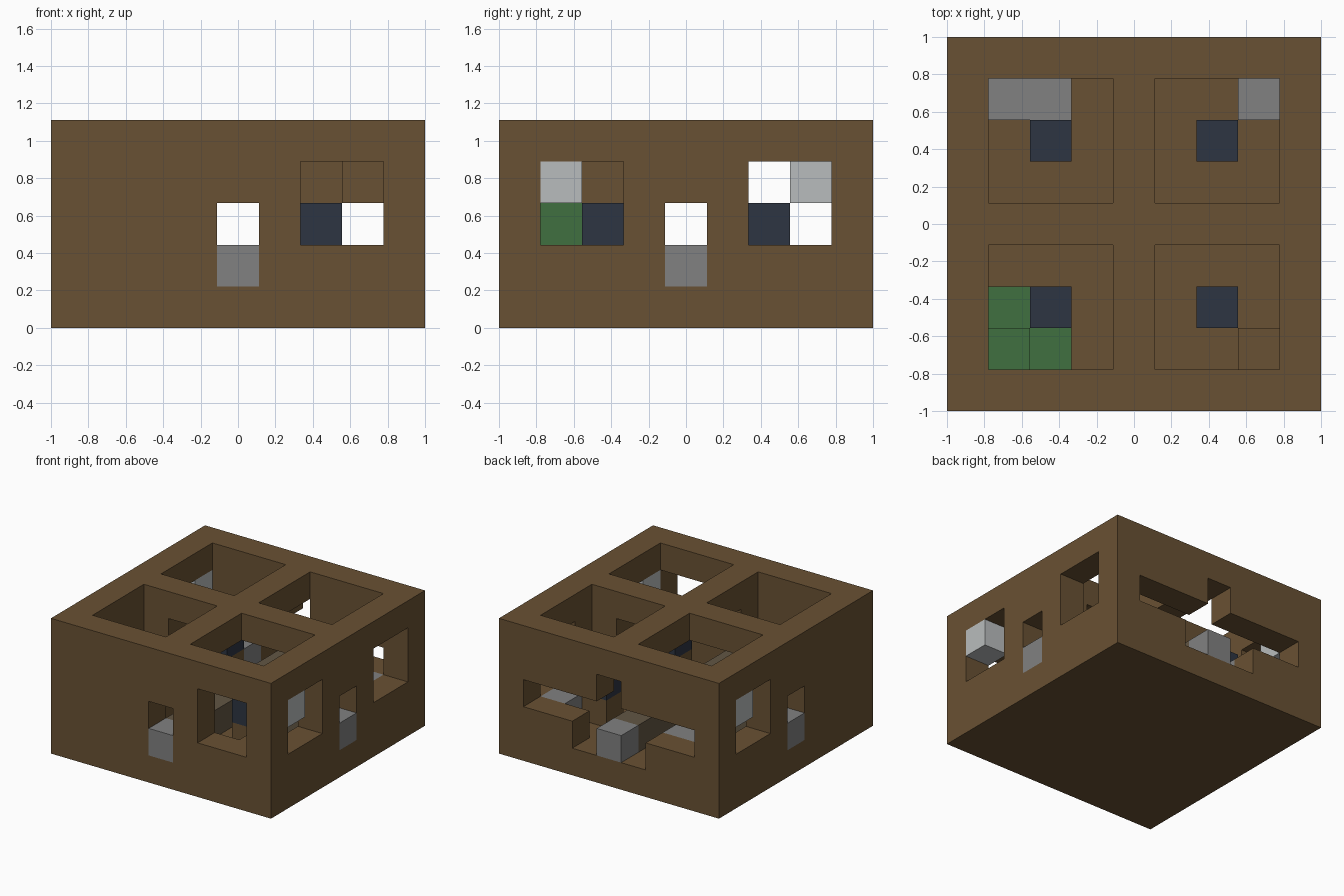
import bpy
import bmesh
from itertools import product
from mathutils import Vector

if "Cube" in bpy.data.objects:
    bpy.data.objects.remove(bpy.data.objects["Cube"], do_unlink=True)

UNIT = 2 / 9  # the building is 9 x 9 x 5 blocks


def material(name, rgb):
    mat = bpy.data.materials.new(name)
    mat.use_nodes = True
    linear = [((c / 255 + 0.055) / 1.055) ** 2.4 for c in rgb] + [1.0]
    mat.diffuse_color = linear
    mat.node_tree.nodes["Principled BSDF"].inputs["Base Color"].default_value = linear
    return mat


def cells(xs, ys, zs):
    """All block cells in inclusive ranges; a single number means one layer."""
    spans = [range(s, s + 1) if isinstance(s, int) else range(s[0], s[1] + 1)
             for s in (xs, ys, zs)]
    return set(product(*spans))


def build(name, filled, mat):
    """Skin a set of block cells with their exposed square faces."""
    bm = bmesh.new()
    for cell in sorted(filled):
        for axis, side in product(range(3), (0, 1)):
            beside = list(cell)
            beside[axis] += 2 * side - 1
            if tuple(beside) in filled:
                continue
            corner = Vector(cell)
            corner[axis] += side
            u, v = Vector((0, 0, 0)), Vector((0, 0, 0))
            u[(axis + 1) % 3] = 1
            v[(axis + 2) % 3] = 1
            ring = [corner, corner + u, corner + u + v, corner + v]
            if not side:
                ring.reverse()
            bm.faces.new([bm.verts.new((p - Vector((4.5, 4.5, 0))) * UNIT) for p in ring])
    bmesh.ops.remove_doubles(bm, verts=bm.verts[:], dist=0.001)
    mesh = bpy.data.meshes.new(name)
    bm.to_mesh(mesh)
    bm.free()
    mesh.materials.append(mat)
    obj = bpy.data.objects.new(name, mesh)
    bpy.context.collection.objects.link(obj)
    return obj


brown = material("brown earth", (105, 81, 51))
stone = material("mid grey", (129, 129, 129))
pale = material("pale grey", (185, 188, 189))
navy = material("dark slate blue", (45, 53, 66))
green = material("leaf green", (64, 112, 64))
olive = material("grey brown", (98, 86, 68))

# Shell: solid block with four roof openings
shell = cells((0, 8), (0, 8), (0, 4))
rooms = ((1, 3), (5, 7))
for xs, ys in product(rooms, rooms):
    shell -= cells(xs, ys, (1, 4))

# Open passages under the crossing roof beams
shell -= cells(4, (1, 7), (1, 2)) | cells((1, 7), 4, (1, 2))
shell -= cells(4, (2, 7), 3) | cells((2, 6), 4, 3)

# Doorways in all four sides
for x, y in ((4, 0), (4, 8), (0, 4), (8, 4)):
    shell -= cells(x, y, (1, 2))

# Front, right and left windows
shell -= cells((6, 7), 0, (2, 3))
shell -= cells(8, (1, 2), (2, 3)) | cells(8, (6, 7), (2, 3))
shell -= cells(0, (6, 7), (2, 3))

# Stepped opening across the back
shell -= cells((1, 7), 8, 2) | cells((3, 5), 8, 1) | cells(4, 8, 3)

# Earth block in the front corner room
shell |= cells(7, 1, 1)
build("shell", shell, brown)

# Crossing walkway and its door steps
build("walkway", cells(4, (1, 7), 1) | cells((1, 7), 4, 1), olive)
for name, x, y in (("front", 4, 0), ("back", 4, 8), ("left", 8, 4), ("right", 0, 4)):
    build(name + "_door_step", cells(x, y, 1), stone)

# Low stone blocks along the back wall
build("back_long_block", cells((1, 2), 7, 1), stone)
build("back_corner_block", cells(7, 7, 1), stone)

# Pale blocks set in the side windows
build("left_window_block", cells(8, 1, 3), pale)
build("right_window_block", cells(0, 7, 3), pale)

# Dark block in each room, on an earth base
for x, y in product((2, 6), (2, 6)):
    build("room_block_base", cells(x, y, 1), brown)
    build("room_block", cells(x, y, 2), navy)

# Green corner planting
build("planting_corner", cells(1, 1, (1, 2)), green)
build("planting_sides", cells(2, 1, 1) | cells(1, 2, 1), green)
